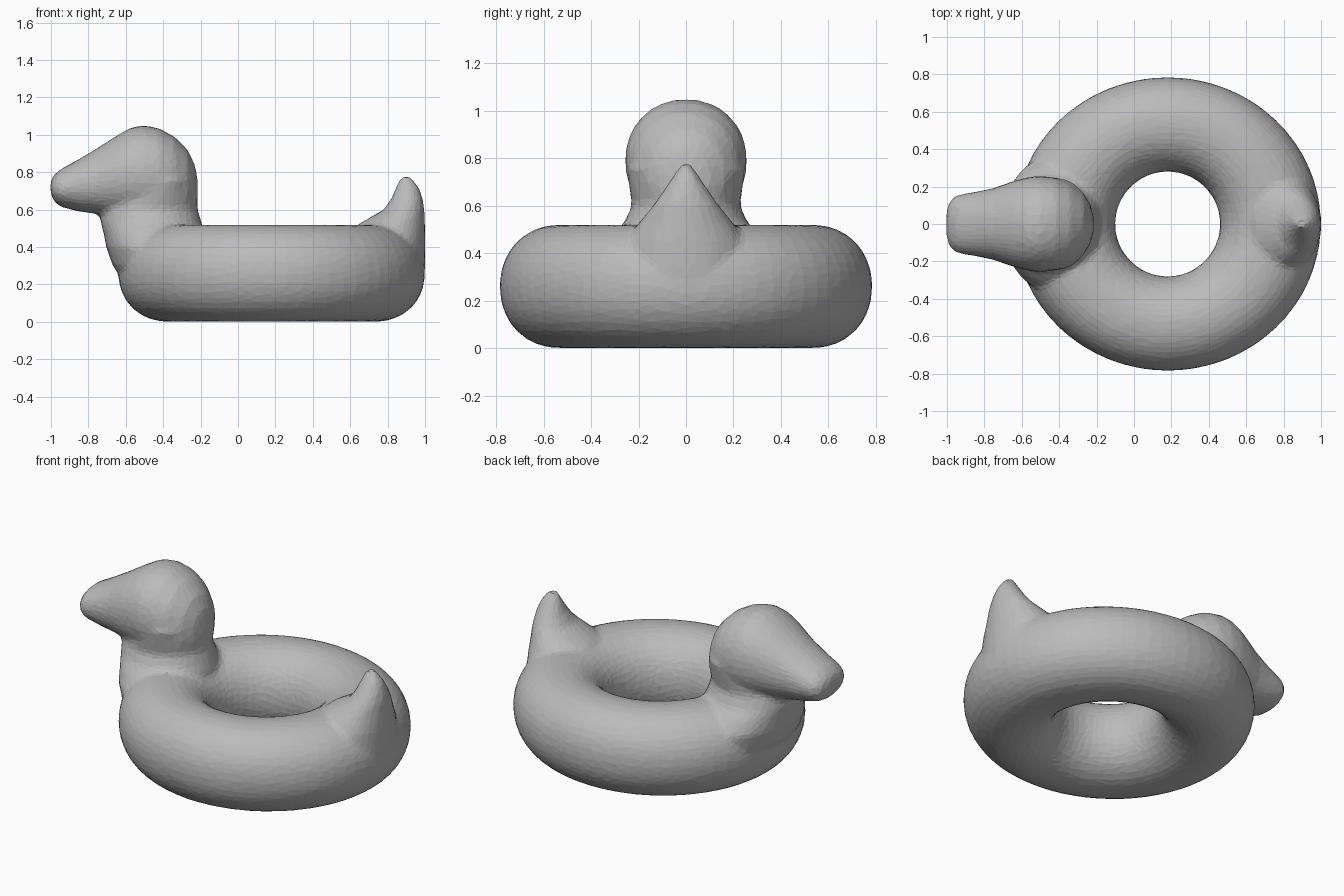
import bpy
import bmesh
from math import cos, sin, pi, copysign
from mathutils import Vector

old = bpy.data.objects.get("Cube")
if old:
    bpy.data.objects.remove(old, do_unlink=True)

grey = bpy.data.materials.new("plain_grey")
grey.use_nodes = True
colour = (0.5, 0.5, 0.5, 1)
grey.diffuse_color = colour
grey.node_tree.nodes["Principled BSDF"].inputs["Base Color"].default_value = colour

bm = bmesh.new()
SIDES = 32


def oval(power=2.0):
    """Unit superellipse as a list of (u, v)."""
    out = []
    for i in range(SIDES):
        a = 2 * pi * i / SIDES
        out.append([copysign(abs(f) ** (2 / power), f) for f in (cos(a), sin(a))])
    return out


def skin(rings, closed=False):
    """Bridge rings of points, capping the ends unless they close on themselves."""
    loops = [[bm.verts.new(p) for p in ring] for ring in rings]
    pairs = list(zip(loops, loops[1:]))
    if closed:
        pairs.append((loops[-1], loops[0]))
    for a, b in pairs:
        for i in range(SIDES):
            j = (i + 1) % SIDES
            bm.faces.new((a[i], a[j], b[j], b[i]))
    if not closed:
        bm.faces.new(loops[0][::-1])
        bm.faces.new(loops[-1])


def loft_up(sections):
    """Sections of (z, x min, x max, half width)."""
    skin([[Vector(((a + b) / 2 + u * (b - a) / 2, v * w, z)) for u, v in oval()]
          for z, a, b, w in sections])


def loft_along(sections):
    """Sections of (x, z min, z max, half width)."""
    skin([[Vector((x, u * w, (a + b) / 2 + v * (b - a) / 2)) for u, v in oval(2.1)]
          for x, a, b, w in sections])


# Inflated ring: round hole, slightly oval outside
rings = []
for k in range(64):
    t = 2 * pi * k / 64
    inner = Vector((0.28 * cos(t), 0.28 * sin(t), 0))
    outer = Vector((0.82 * cos(t), 0.785 * sin(t), 0))
    mid, half = (inner + outer) / 2, (outer - inner) / 2
    rings.append([mid + half * u + Vector((0.18, 0, 0.26 + 0.26 * v))
                  for u, v in oval(2.1)])
skin(rings, closed=True)

# Breast and neck
loft_up([
    (0.16, -0.57, -0.25, 0.22),
    (0.3, -0.67, -0.2, 0.36),
    (0.4, -0.705, -0.19, 0.36),
    (0.48, -0.72, -0.18, 0.31),
    (0.53, -0.735, -0.195, 0.26),
    (0.6, -0.735, -0.215, 0.228),
    (0.67, -0.69, -0.217, 0.238),
    (0.76, -0.62, -0.22, 0.25),
])

# Head and bill
loft_along([
    (-1.003, 0.69, 0.75, 0.07),
    (-0.985, 0.645, 0.785, 0.125),
    (-0.95, 0.615, 0.815, 0.155),
    (-0.85, 0.59, 0.87, 0.172),
    (-0.75, 0.575, 0.93, 0.192),
    (-0.65, 0.56, 0.995, 0.228),
    (-0.57, 0.54, 1.04, 0.25),
    (-0.5, 0.53, 1.05, 0.257),
    (-0.42, 0.53, 1.035, 0.248),
    (-0.34, 0.53, 0.99, 0.218),
    (-0.27, 0.54, 0.92, 0.165),
    (-0.23, 0.58, 0.84, 0.1),
    (-0.216, 0.66, 0.76, 0.04),
])

# Pointed tail
loft_up([
    (0.2, 0.75, 0.99, 0.15),
    (0.32, 0.65, 1.002, 0.26),
    (0.45, 0.6, 1.002, 0.25),
    (0.52, 0.64, 1.0, 0.205),
    (0.6, 0.78, 0.997, 0.14),
    (0.66, 0.82, 0.988, 0.098),
    (0.72, 0.845, 0.968, 0.058),
    (0.775, 0.87, 0.925, 0.022),
])

bmesh.ops.recalc_face_normals(bm, faces=bm.faces[:])
mesh = bpy.data.meshes.new("duck_swim_ring")
bm.to_mesh(mesh)
bm.free()
mesh.materials.append(grey)
duck = bpy.data.objects.new("duck_swim_ring", mesh)
bpy.context.collection.objects.link(duck)

# Blend the parts into one skin, then reduce it to small facets
fuse = duck.modifiers.new("fuse", "REMESH")
fuse.mode = "VOXEL"
fuse.voxel_size = 0.018
relax = duck.modifiers.new("relax", "SMOOTH")
relax.factor = 0.5
relax.iterations = 6
facets = duck.modifiers.new("facets", "DECIMATE")
facets.ratio = 0.12
